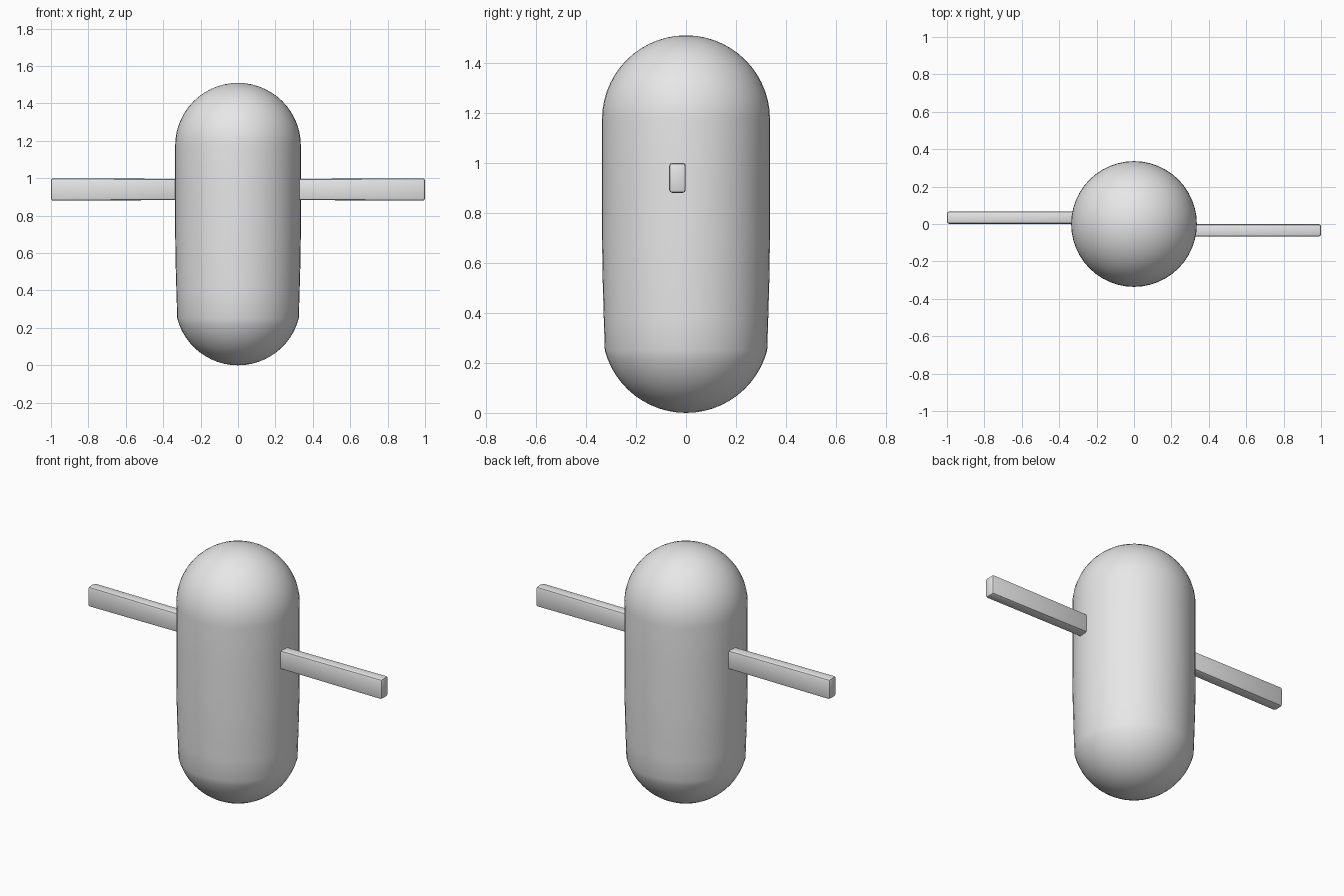
import bpy, bmesh, math
from mathutils import Matrix

if "Cube" in bpy.data.objects:
    bpy.data.objects.remove(bpy.data.objects["Cube"])

grey = bpy.data.materials.new("light_grey")
grey.diffuse_color = (0.8, 0.8, 0.8, 1)
grey.use_nodes = True
grey.node_tree.nodes["Principled BSDF"].inputs["Base Color"].default_value = grey.diffuse_color

R, TOP = 0.336, 1.51
SEGMENTS = 48


def add_object(name, bm):
    bmesh.ops.recalc_face_normals(bm, faces=bm.faces)
    mesh = bpy.data.meshes.new(name)
    bm.to_mesh(mesh)
    bm.free()
    mesh.materials.append(grey)
    ob = bpy.data.objects.new(name, mesh)
    bpy.context.collection.objects.link(ob)
    bpy.ops.object.select_all(action='DESELECT')
    bpy.context.view_layer.objects.active = ob
    ob.select_set(True)
    return ob


# Capsule body: round base, slightly tapered side, domed top
low = math.asin((0.336 - 0.25) / R)
profile = []
for i in range(13):
    a = -math.pi / 2 + (math.pi / 2 - low) * i / 12
    profile.append((R * math.cos(a), R + R * math.sin(a)))
profile += [(0.329, 0.38), (0.333, 0.52), (R, 0.7), (R, 0.95)]
for i in range(15):
    a = math.pi / 2 * i / 14
    profile.append((R * math.cos(a), TOP - R + R * math.sin(a)))

bm = bmesh.new()
verts = [bm.verts.new((r, 0, z)) for r, z in profile]
edges = [bm.edges.new(pair) for pair in zip(verts, verts[1:])]
bmesh.ops.spin(bm, geom=verts + edges, cent=(0, 0, 0), axis=(0, 0, 1),
               angle=math.tau, steps=SEGMENTS, use_duplicate=False)
bmesh.ops.remove_doubles(bm, verts=bm.verts, dist=0.0005)
add_object("body", bm)
bpy.ops.object.shade_smooth_by_angle(angle=math.radians(40))


# Flat bars with bevelled edges, one turned half a circle from the other
def arm(name, turn):
    bm = bmesh.new()
    bmesh.ops.create_cube(bm, size=1)
    bmesh.ops.scale(bm, vec=(0.70, 0.066, 0.12), verts=bm.verts)
    for v in bm.verts:
        if v.co.x < 0:
            v.co.z *= 0.94
    bmesh.ops.translate(bm, vec=(0.65, -0.034, 0.94), verts=bm.verts)
    bmesh.ops.bevel(bm, geom=bm.edges[:], offset=0.012, segments=2,
                    profile=0.5, affect='EDGES')
    bmesh.ops.rotate(bm, cent=(0, 0, 0), verts=bm.verts,
                     matrix=Matrix.Rotation(turn, 3, 'Z'))
    add_object(name, bm)
    bpy.ops.object.shade_smooth_by_angle(angle=math.radians(30))


arm("right_arm", 0)
arm("left_arm", math.pi)
